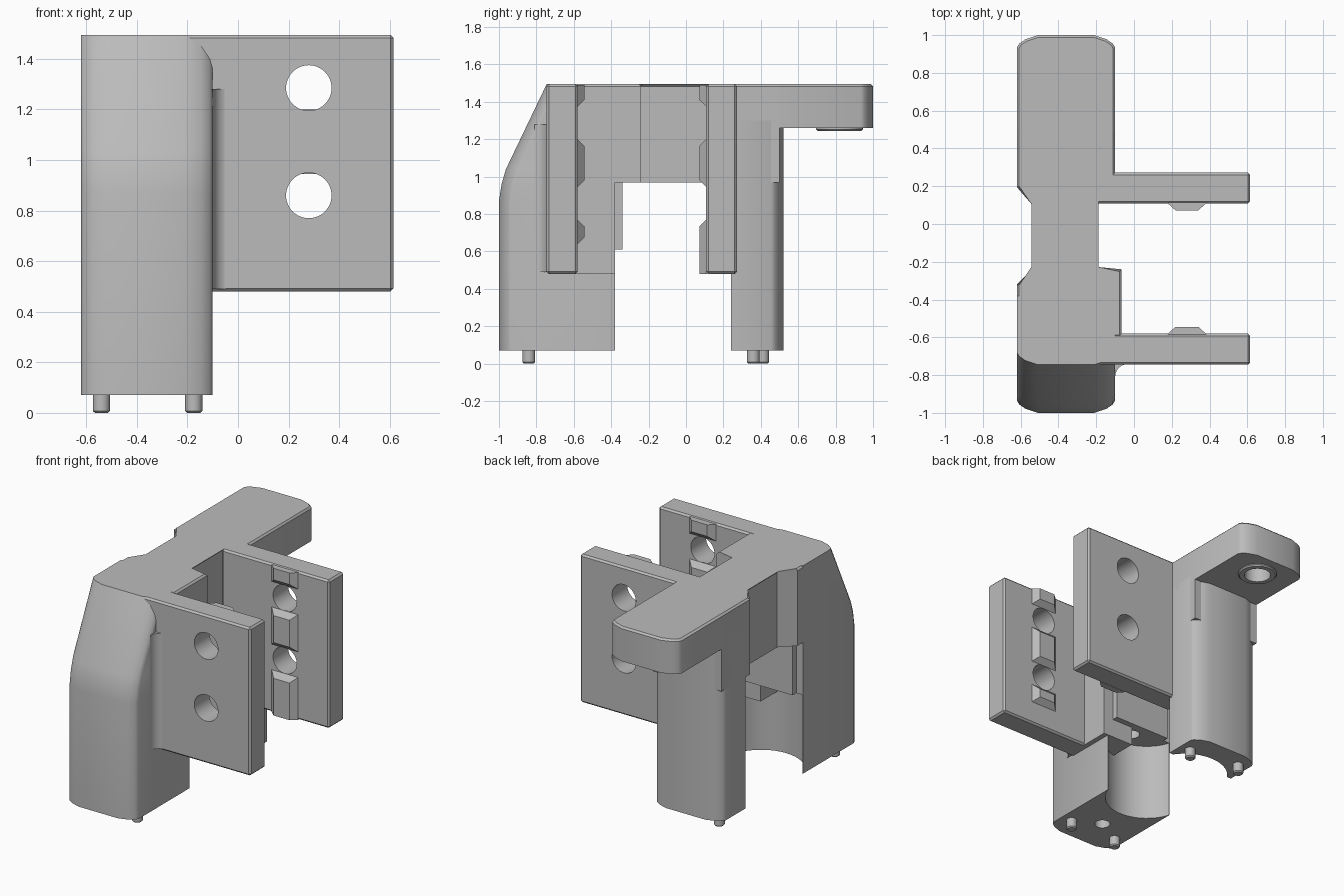
import bpy, bmesh, math
from mathutils import Matrix

old = bpy.data.objects.get("Cube")
if old:
    bpy.data.objects.remove(old, do_unlink=True)

grey = bpy.data.materials.new("plain_grey")
grey.use_nodes = True
COLOUR = (0.5, 0.5, 0.5, 1)
grey.diffuse_color = COLOUR
grey.node_tree.nodes["Principled BSDF"].inputs["Base Color"].default_value = COLOUR

TOP, UNDER, MID = 1.495, 0.97, -0.36   # top plane, beam underside, leg centre in x
LEFT, RIGHT = -0.62, -0.10             # leg sides in x


def finish(name, bm):
    bmesh.ops.recalc_face_normals(bm, faces=bm.faces)
    mesh = bpy.data.meshes.new(name)
    bm.to_mesh(mesh)
    bm.free()
    ob = bpy.data.objects.new(name, mesh)
    bpy.context.collection.objects.link(ob)
    mesh.materials.append(grey)
    return ob


def loft(name, rings, chamfer=0.0):
    """Skin a stack of equal-sized rings; optionally chamfer the top rim."""
    bm = bmesh.new()
    rows = [[bm.verts.new(p) for p in ring] for ring in rings]
    n = len(rows[0])
    for a, b in zip(rows, rows[1:]):
        for i in range(n):
            j = (i + 1) % n
            bm.faces.new((a[i], a[j], b[j], b[i]))
    bm.faces.new(rows[0][::-1])
    cap = bm.faces.new(rows[-1])
    if chamfer:
        bmesh.ops.bevel(bm, geom=list(cap.edges), offset=chamfer, segments=1,
                        affect='EDGES', clamp_overlap=True)
    return finish(name, bm)


def prism(name, plan, z0, z1, chamfer=0.0):
    return loft(name, [[(x, y, z) for x, y in plan] for z in (z0, z1)], chamfer)


def box(name, x0, x1, y0, y1, z0, z1, bevel=0.0):
    ob = prism(name, [(x0, y0), (x1, y0), (x1, y1), (x0, y1)], z0, z1)
    if bevel:
        bm = bmesh.new()
        bm.from_mesh(ob.data)
        bmesh.ops.bevel(bm, geom=bm.edges[:], offset=bevel, segments=1, affect='EDGES')
        bm.to_mesh(ob.data)
        bm.free()
    return ob


def cylinder(name, x, y, z, r, depth, axis='Z', sides=48, bevel=0.0):
    bm = bmesh.new()
    turn = Matrix.Rotation(math.pi / 2, 4, 'X') if axis == 'Y' else Matrix()
    bmesh.ops.create_cone(bm, cap_ends=True, segments=sides, radius1=r, radius2=r,
                          depth=depth, matrix=Matrix.Translation((x, y, z)) @ turn)
    if bevel:
        rims = [e for e in bm.edges if any(len(f.verts) > 4 for f in e.link_faces)]
        bmesh.ops.bevel(bm, geom=rims, offset=bevel, segments=1, affect='EDGES')
    return finish(name, bm)


def activate(ob):
    bpy.ops.object.select_all(action='DESELECT')
    ob.select_set(True)
    bpy.context.view_layer.objects.active = ob


def cut(ob, cutter):
    mod = ob.modifiers.new("cut", 'BOOLEAN')
    mod.operation, mod.solver, mod.object = 'DIFFERENCE', 'EXACT', cutter
    activate(ob)
    bpy.ops.object.modifier_apply(modifier=mod.name)
    bpy.data.objects.remove(cutter, do_unlink=True)


def smooth(ob):
    activate(ob)
    bpy.ops.object.shade_smooth_by_angle(angle=math.radians(32))


def round_end(y, sign):
    """Softly rounded end of a leg or arm, from right side to left side."""
    half = [(0.0, 0.065), (0.012, 0.045), (0.045, 0.022), (0.11, 0.0)]
    right = [(RIGHT - dx, y - sign * dy) for dx, dy in half]
    return right + [(LEFT + dx, y - sign * dy) for dx, dy in half[::-1]]


# Front leg: rounded front that leans back towards the top
levels = [(0.07, 0), (0.87, 0), (0.96, 0.014), (1.04, 0.037), (TOP, 0.255)]
rings = [[(x, y, z) for x, y in
          [(LEFT, -0.38), (RIGHT, -0.38)] + round_end(-1 + shift, -1)]
         for z, shift in levels]
front_leg = loft("front_leg", rings)
cut(front_leg, cylinder("hollow_cutter", MID, -0.30, 0.305, 0.27, 0.61))
cut(front_leg, cylinder("screw_cutter", MID, -0.75, 0.1, 0.05, 0.4))
cut(front_leg, cylinder("screw_cutter", MID, -0.45, 0.65, 0.05, 0.3))
smooth(front_leg)

# Ledge above the hollow and block behind the front plate
box("ledge", -0.57, -0.14, -0.40, -0.34, 0.61, UNDER + 0.02)
box("front_block", -0.3, -0.065, -0.6, -0.38, 0.48, TOP - 0.02)

# Fillet between the front leg and its plate
fillet = [(-0.11, -0.70), (RIGHT, -0.81)]
for i in range(1, 7):
    a = math.pi / 2 * i / 6
    fillet.append((-0.035 - 0.065 * math.cos(a), -0.81 + 0.068 * math.sin(a)))
fillet.append((-0.035, -0.70))
fillet_strip = prism("plate_fillet", fillet, 0.49, 1.28)
smooth(fillet_strip)

# Back leg with a shallow hollow facing inward
back_leg = prism("back_leg", [(LEFT, 0.24), (RIGHT, 0.24)] + round_end(0.52, 1), 0.07, 1.3)
cut(back_leg, cylinder("hollow_cutter", MID, 0.08, 0.485, 0.28, UNDER))
smooth(back_leg)

# Top beam with the side recess
prism("top_beam", [(LEFT, -0.6), (LEFT, -0.32), (-0.53, -0.23), (-0.53, 0.11),
                   (LEFT, 0.195), (LEFT, 0.5), (RIGHT, 0.5), (RIGHT, 0.2),
                   (-0.2, 0.2), (-0.2, -0.24), (-0.065, -0.24), (-0.065, -0.6)],
      UNDER, TOP, 0.012)

# Rear arm with a ringed socket underneath
arm = prism("rear_arm", [(LEFT, 0.3), (RIGHT, 0.3)] + round_end(1.0, 1), 1.26, TOP, 0.012)
cut(arm, cylinder("socket_cutter", MID, 0.82, 1.3, 0.085, 0.24))
smooth(arm)
ring = cylinder("socket_ring", MID, 0.82, 1.26, 0.125, 0.03, bevel=0.008)
cut(ring, cylinder("socket_cutter", MID, 0.82, 1.26, 0.085, 0.2))
smooth(ring)


# Plates, each with two holes
for name, x0, y0, y1 in (("front_plate", -0.3, -0.745, -0.58), ("back_plate", -0.2, 0.108, 0.272)):
    plate = box(name, x0, 0.615, y0, y1, 0.48, TOP, 0.012)
    for z in (1.285, 0.86):
        cut(plate, cylinder("hole_cutter", 0.28, (y0 + y1) / 2, z, 0.09, 0.4, 'Y'))
    smooth(plate)


# Locating ribs on the inner plate faces; ends slope unless flush with a plate edge
def rib(name, y, out, z0, z1, slope0, slope1):
    rows = []
    for depth, inset, k in ((-0.01, 0, 0), (0, 0, 0), (0.036, 0.04, 1)):
        a, b = z0 + slope0 * k, z1 - slope1 * k
        yy = y + out * depth
        x0, x1 = 0.18 + inset, 0.38 - inset
        rows.append([(x0, yy, a), (x1, yy, a), (x1, yy, b), (x0, yy, b)])
    loft(name, rows)


for side, y, out, low, low_slope in (("front", -0.58, 1, 0.64, 0.035), ("back", 0.108, -1, 0.48, 0)):
    rib(side + "_upper_rib", y, out, 1.375, TOP - 0.006, 0.035, 0)
    rib(side + "_middle_rib", y, out, 0.945, 1.2, 0.035, 0.035)
    rib(side + "_lower_rib", y, out, low, 0.77, low_slope, 0.035)

# Locating pins under the legs
for name, x, y in (("front_left_pin", -0.175, -0.84), ("front_right_pin", -0.54, -0.84),
                   ("back_left_pin", -0.175, 0.36), ("back_right_pin", -0.54, 0.41)):
    smooth(cylinder(name, x, y, 0.05, 0.034, 0.1, sides=24, bevel=0.008))
